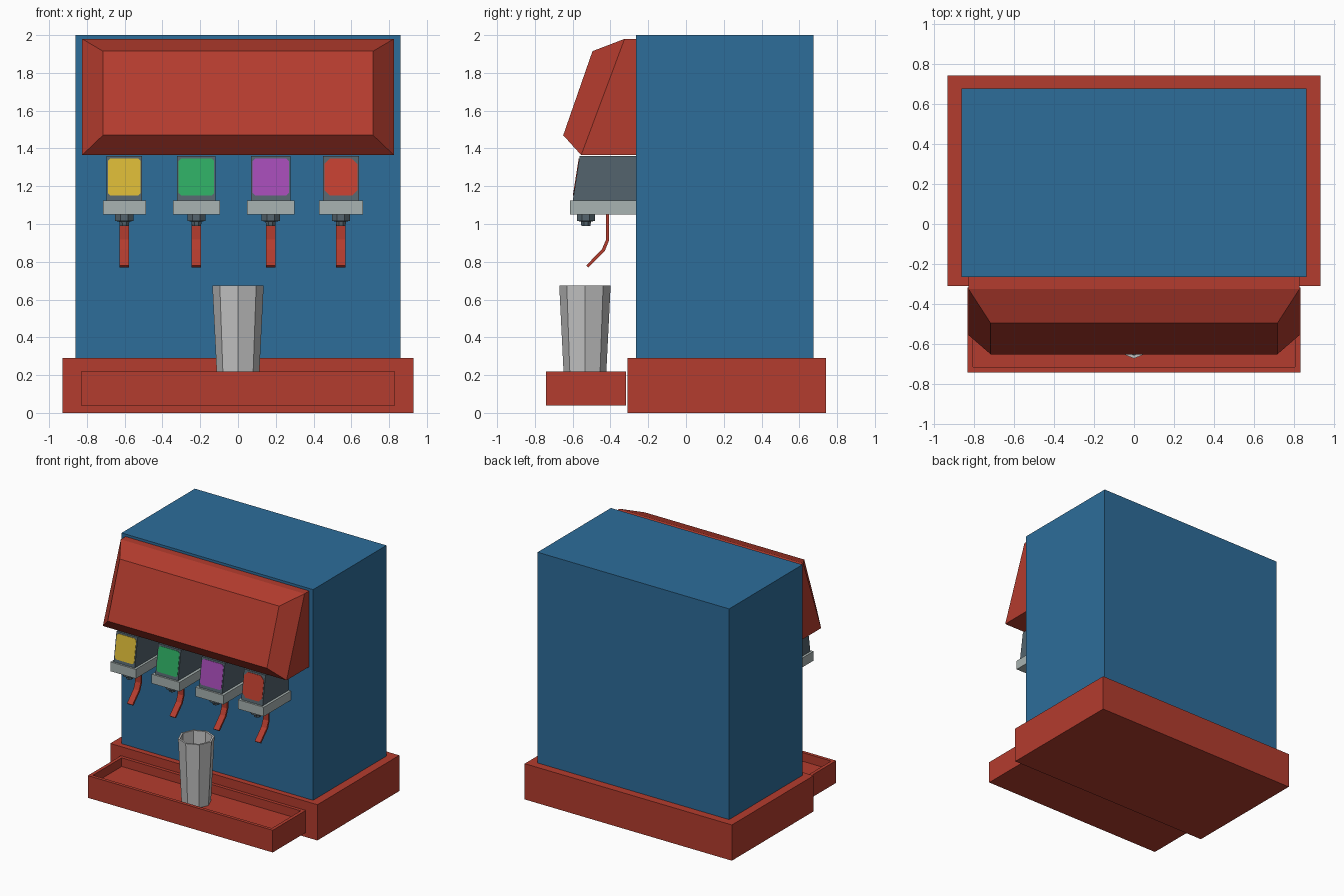
import bpy, bmesh, math
from mathutils import Vector

if "Cube" in bpy.data.objects:
    bpy.data.objects.remove(bpy.data.objects["Cube"])


def mat(name, r, g, b):
    m = bpy.data.materials.new(name)
    lin = [(c / 255 / 12.92) if c < 11 else ((c / 255 + 0.055) / 1.055) ** 2.4 for c in (r, g, b)]
    m.diffuse_color = (*lin, 1)
    m.use_nodes = True
    m.node_tree.nodes["Principled BSDF"].inputs["Base Color"].default_value = m.diffuse_color
    return m


RED = mat("red_casing", 180, 60, 46)
BLUE = mat("blue_body", 45, 109, 154)
DARK = mat("slate_grey", 84, 100, 109)
PALE = mat("pale_grey", 168, 179, 178)
CUP = mat("cup_grey", 194, 194, 194)
LABELS = [("yellow", mat("yellow", 216, 184, 54)), ("green", mat("green", 46, 172, 99)),
          ("purple", mat("purple", 164, 75, 181)), ("orange_red", mat("orange_red", 194, 64, 48))]


def finish(name, bm, material):
    bmesh.ops.recalc_face_normals(bm, faces=bm.faces)
    me = bpy.data.meshes.new(name)
    bm.to_mesh(me)
    bm.free()
    me.materials.append(material)
    ob = bpy.data.objects.new(name, me)
    bpy.context.collection.objects.link(ob)
    return ob


def extrude(name, loop, offset, material):
    """Closed planar loop of 3D points, extruded by an offset."""
    bm = bmesh.new()
    f = bm.faces.new([bm.verts.new(p) for p in loop])
    r = bmesh.ops.extrude_face_region(bm, geom=[f], use_keep_orig=True)
    vs = [v for v in r["geom"] if isinstance(v, bmesh.types.BMVert)]
    bmesh.ops.translate(bm, verts=vs, vec=Vector(offset))
    return finish(name, bm, material)


def box(name, x0, x1, y0, y1, z0, z1, material):
    return extrude(name, [(x0, y0, z0), (x1, y0, z0), (x1, y1, z0), (x0, y1, z0)],
                   (0, 0, z1 - z0), material)


def side_profile(name, cx, half, yz, material):
    return extrude(name, [(cx - half, y, z) for y, z in yz], (2 * half, 0, 0), material)


def lathe(name, cx, cy, rz, sides, turn, material):
    """Rings of (radius, z) joined in order, both ends capped."""
    bm = bmesh.new()
    rings = []
    for r, z in rz:
        angles = [turn + 2 * math.pi * i / sides for i in range(sides)]
        rings.append([bm.verts.new((cx + r * math.cos(a), cy + r * math.sin(a), z)) for a in angles])
    for a, b in zip(rings, rings[1:]):
        for i in range(sides):
            j = (i + 1) % sides
            bm.faces.new((a[i], a[j], b[j], b[i]))
    bm.faces.new(rings[0])
    bm.faces.new(rings[-1])
    return finish(name, bm, material)


# cabinet and plinth
box("base", -0.93, 0.93, -0.31, 0.74, 0, 0.29, RED)
box("cabinet", -0.86, 0.86, -0.265, 0.675, 0.28, 2.0, BLUE)

# drip tray with sunken floor
bm = bmesh.new()
bmesh.ops.create_cube(bm, size=1)
for v in bm.verts:
    v.co = (v.co.x * 1.66, -0.5285 + v.co.y * 0.423, 0.13 + v.co.z * 0.18)
top = max(bm.faces, key=lambda f: f.calc_center_median().z)
bm.normal_update()
bmesh.ops.inset_region(bm, faces=[top], thickness=0.038)
r = bmesh.ops.extrude_face_region(bm, geom=[top])
bmesh.ops.translate(bm, vec=(0, 0, -0.07),
                    verts=[v for v in r["geom"] if isinstance(v, bmesh.types.BMVert)])
if top.is_valid:
    bm.faces.remove(top)
finish("drip_tray", bm, RED)

# hood: back, slanted frame, and bevelled front panel as stacked rectangles
bm = bmesh.new()
rects = [(0.825, -0.26, 1.365, -0.26, 1.98), (0.825, -0.555, 1.365, -0.325, 1.98),
         (0.715, -0.65, 1.47, -0.495, 1.915)]
rings = [[bm.verts.new(p) for p in ((-x, yb, zb), (x, yb, zb), (x, yt, zt), (-x, yt, zt))]
         for x, yb, zb, yt, zt in rects]
for a, b in zip(rings, rings[1:]):
    for i in range(4):
        j = (i + 1) % 4
        bm.faces.new((a[i], a[j], b[j], b[i]))
bm.faces.new(rings[0])
bm.faces.new(rings[-1])
finish("hood", bm, RED)

# four dispensers: (centre, plate half width, housing half width)
SPOTS = [(-0.602, 0.114, 0.095), (-0.22, 0.125, 0.102), (0.173, 0.126, 0.104), (0.545, 0.116, 0.096)]
SLOPE = (0.60 - 0.563) / (1.36 - 1.125)
for (cx, pw, hw), (colour, lab) in zip(SPOTS, LABELS):
    side_profile(colour + "_housing", cx, hw,
                 [(-0.26, 1.12), (-0.60, 1.12), (-0.563, 1.36), (-0.26, 1.36)], DARK)
    box(colour + "_plate", cx - pw, cx + pw, -0.614, -0.26, 1.05, 1.125, PALE)
    # label plate with clipped corners, lying on the sloped front
    w, z0, z1 = hw - 0.008, 1.15, 1.347
    c = 0.03 if colour == "orange_red" else 0.014
    outline = [(-w + c, z0), (w - c, z0), (w, z0 + c), (w, z1 - c),
               (w - c, z1), (-w + c, z1), (-w, z1 - c), (-w, z0 + c)]
    extrude(colour + "_label", [(cx + x, -0.603 + (z - 1.125) * SLOPE, z) for x, z in outline],
            (0, 0.006, 0), lab)
    # stepped nozzle
    lathe(colour + "_nozzle", cx, -0.53,
          [(0.052, 1.055), (0.052, 1.017), (0.029, 1.012), (0.026, 0.99)], 8, math.pi / 8, DARK)
    # bent lever
    side_profile(colour + "_lever", cx, 0.025,
                 [(-0.407, 1.055), (-0.407, 0.915), (-0.43, 0.857), (-0.517, 0.77),
                  (-0.529, 0.78), (-0.445, 0.866), (-0.423, 0.918), (-0.423, 1.055)], RED)

# open eight-sided cup standing in the tray
lathe("cup", 0, -0.535, [(0.11, 0.151), (0.136, 0.675), (0.12, 0.675), (0.098, 0.17)], 8, 0, CUP)
